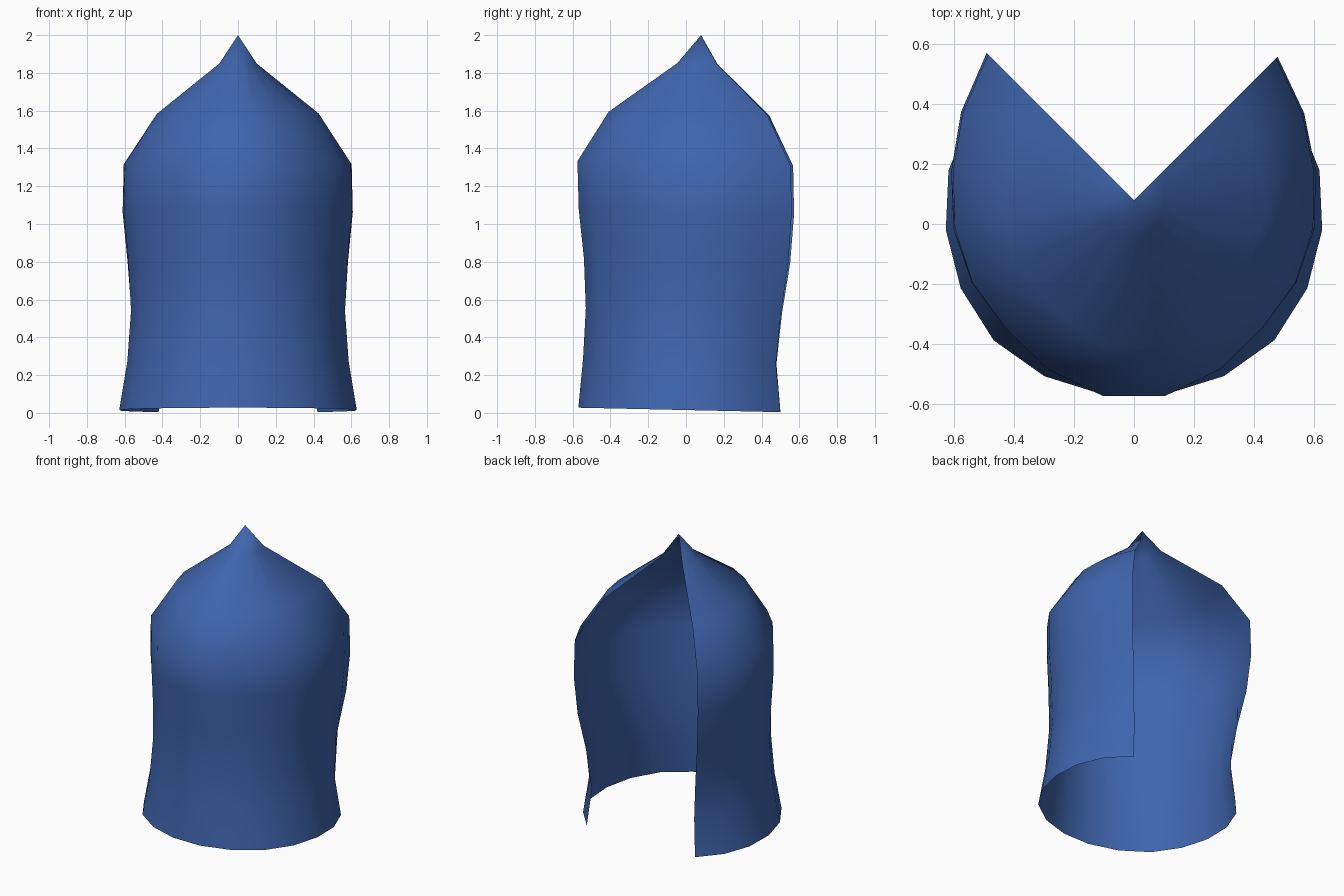
import bpy, bmesh, math

if "Cube" in bpy.data.objects:
    bpy.data.objects.remove(bpy.data.objects["Cube"])

AXIS_Y = 0.08
ANGLES = (9, 45, 90, 135)          # degrees away from the front
# height, then radius at each of the four angles
RINGS = [
    (0.004, 0.658, 0.663, 0.630, 0.594),
    (0.26, 0.633, 0.618, 0.587, 0.562),
    (0.53, 0.618, 0.595, 0.568, 0.602),
    (0.795, 0.628, 0.596, 0.586, 0.660),
    (1.055, 0.656, 0.606, 0.612, 0.687),
    (1.309, 0.663, 0.606, 0.606, 0.680),
    (1.574, 0.496, 0.443, 0.430, 0.503),
    (1.84, 0.127, 0.108, 0.098, 0.120),
]


def radius_at(row, deg, side):
    if deg > 90:
        t = (deg - 90) / 45
        skew = 1 - 0.013 * side * t * min(1, row[0])
        return (row[3] + (row[4] - row[3]) * t ** 1.7) * skew
    i = 1 if deg > 45 else 0
    t = (deg - ANGLES[i]) / (ANGLES[i + 1] - ANGLES[i])
    return row[1 + i] + (row[2 + i] - row[1 + i]) * t


# Cloak shell: an open three-quarter sweep closing to a pointed top
bm = bmesh.new()
loops = []
for row in RINGS:
    loop = []
    for k in range(16):
        deg = -135 + 18 * k
        r = radius_at(row, abs(deg), 1 if deg > 0 else -1)
        a = math.radians(deg)
        y = AXIS_Y - r * math.cos(a)
        z = max(0, row[0] + 0.022 * (0.5 - y))
        loop.append(bm.verts.new((r * math.sin(a), y, z)))
    loops.append(loop)
for low, high in zip(loops, loops[1:]):
    for k in range(15):
        bm.faces.new((low[k], low[k + 1], high[k + 1], high[k]))
tip = bm.verts.new((0, AXIS_Y, 2))
for k in range(15):
    bm.faces.new((loops[-1][k], loops[-1][k + 1], tip))
for f in bm.faces:
    f.smooth = True

mesh = bpy.data.meshes.new("hooded_cloak")
bm.to_mesh(mesh)
bm.free()
cloak = bpy.data.objects.new("hooded_cloak", mesh)
bpy.context.collection.objects.link(cloak)

# Blue cloth
cloth = bpy.data.materials.new("blue_cloth")
cloth.diffuse_color = (0.05, 0.13, 0.42, 1)
cloth.use_nodes = True
cloth.node_tree.nodes["Principled BSDF"].inputs["Base Color"].default_value = cloth.diffuse_color
mesh.materials.append(cloth)
